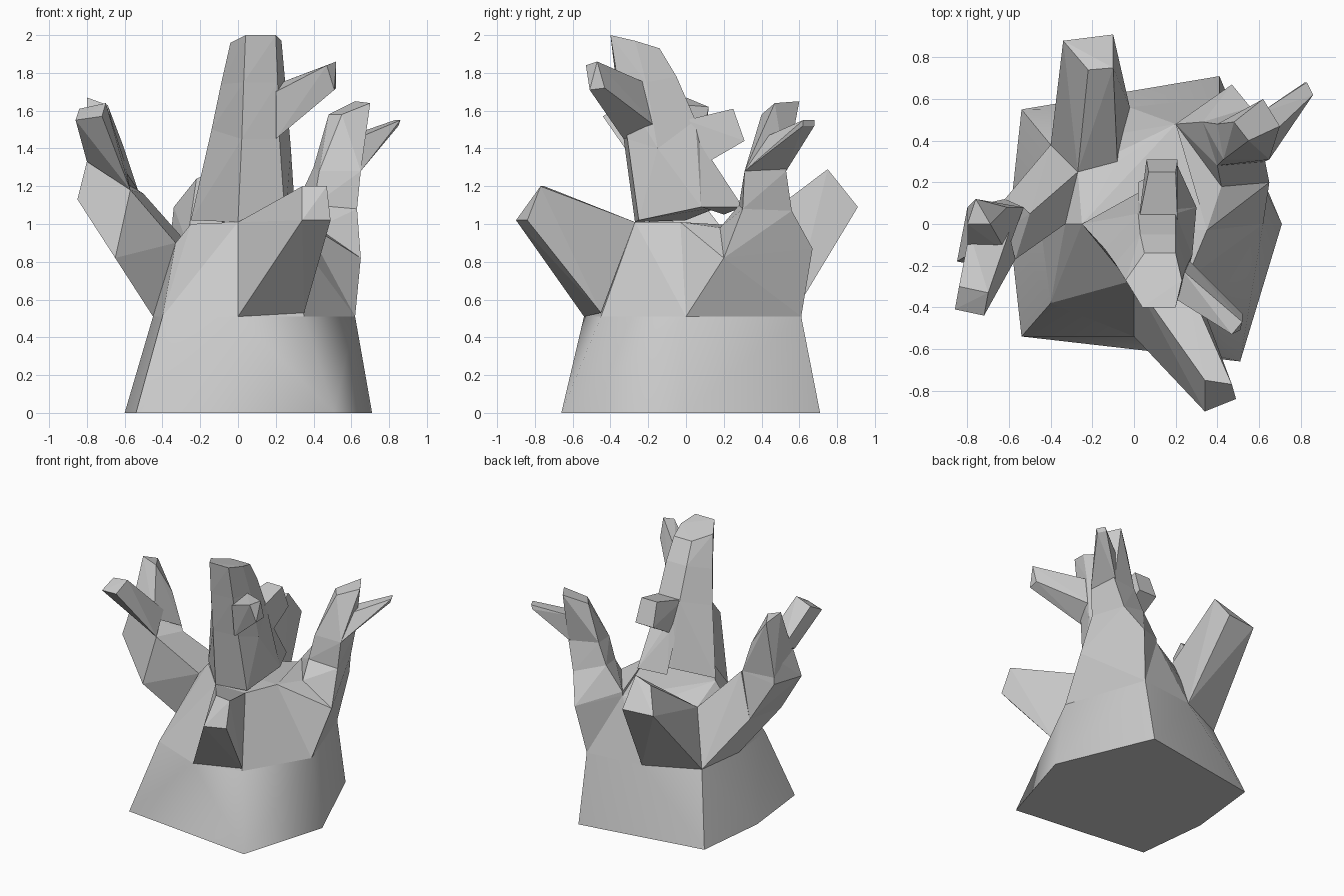
import bpy
import bmesh
import math

old = bpy.data.objects.get("Cube")
if old:
    bpy.data.objects.remove(old, do_unlink=True)

# Single matte grey for the whole plant
grey = bpy.data.materials.new("pale_grey")
grey.use_nodes = True
colour = (.6, .6, .6, 1)
grey.diffuse_color = colour
shader = grey.node_tree.nodes["Principled BSDF"]
shader.inputs["Base Color"].default_value = colour
shader.inputs["Roughness"].default_value = .8


def add_segment(bm, lower, upper):
    """Add one faceted solid that spans two cross-sections."""
    verts = [bm.verts.new(point) for point in lower + upper]
    result = bmesh.ops.convex_hull(bm, input=verts)
    spare = set(result["geom_interior"]) | set(result["geom_unused"])
    spare = [item for item in spare if isinstance(item, bmesh.types.BMVert)]
    if spare:
        bmesh.ops.delete(bm, geom=spare, context="VERTS")


def build_part(name, *chains, smooth=False):
    """Each chain is a list of cross-sections, joined segment by segment."""
    bm = bmesh.new()
    for chain in chains:
        for lower, upper in zip(chain, chain[1:]):
            add_segment(bm, lower, upper)
    bmesh.ops.dissolve_limit(bm, angle_limit=math.radians(2),
                             verts=bm.verts[:], edges=bm.edges[:])
    bmesh.ops.recalc_face_normals(bm, faces=bm.faces[:])
    mesh = bpy.data.meshes.new(name)
    bm.to_mesh(mesh)
    bm.free()
    mesh.materials.append(grey)
    part = bpy.data.objects.new(name, mesh)
    bpy.context.collection.objects.link(part)
    if smooth:
        bpy.ops.object.select_all(action="DESELECT")
        part.select_set(True)
        bpy.context.view_layer.objects.active = part
        bpy.ops.object.shade_smooth_by_angle(angle=math.radians(45))
    return part


def level(points, z):
    return [(x, y, z) for x, y in points]


# Stump: wide foot, waist and sloping shoulder
foot = level([(-.54, -.54), (.51, -.66), (.71, 0), (.41, .71),
              (-.54, .55), (-.6, 0)], 0)
waist = level([(-.4, -.38), (0, -.54), (.35, -.45), (.62, 0),
               (.41, .61), (-.02, .56), (-.4, .38), (-.45, 0)], .51)
shoulder = [(0, -.27, 1.01), (.25, -.27, 1.01), (.35, -.03, 1.01),
            (.2, .48, .95), (-.08, .3, .95), (-.27, .25, .9),
            (-.33, 0, .9), (-.25, 0, 1), (-.17, -.18, .92)]
build_part("stump_foot", [foot, waist], smooth=True)
build_part("stump_shoulder", [waist, shoulder])

# Tall centre branch leaning forward
trunk_base = [(0, -.27, 1.01), (.25, -.25, 1.02), (.3, .08, 1.09),
              (.2, .17, 1.09), (.02, .15, 1.08), (-.25, 0, 1.02)]
trunk_middle = [(.02, -.33, 1.45), (.22, -.31, 1.45), (.28, -.15, 1.4),
                (.2, .05, 1.55), (.02, .05, 1.55), (-.14, -.12, 1.5)]
trunk_upper = [(.03, -.37, 1.75), (.21, -.36, 1.75), (.25, -.21, 1.75),
               (.2, -.05, 1.78), (.03, -.05, 1.78), (-.09, -.19, 1.74)]
trunk_tip = [(.04, -.4, 2), (.2, -.4, 2), (.23, -.27, 1.97),
             (.2, -.14, 1.93), (.05, -.14, 1.93), (-.04, -.27, 1.96)]
build_part("centre_branch", [trunk_base, trunk_middle, trunk_upper, trunk_tip])

# Twigs on the centre branch: one to the left, one to the back on a buttress
side_root = [(.2, -.33, 1.45), (.23, -.14, 1.5),
             (.2, -.36, 1.7), (.23, -.22, 1.75)]
side_tip = [(.51, -.51, 1.71), (.52, -.43, 1.72),
            (.47, -.53, 1.84), (.52, -.47, 1.86)]
build_part("side_twig", [side_root, side_tip])
buttress = [(.3, .08, 1.09), (.2, .3, 1.09), (.02, .2, 1.05), (.28, -.07, 1.2)]
back_root = [(.02, 0, 1.55), (.21, 0, 1.55), (.21, .12, 1.33), (.06, .12, 1.33)]
back_tip = [(.07, .25, 1.61), (.2, .25, 1.61), (.21, .31, 1.44), (.06, .31, 1.44)]
build_part("back_twig", [buttress, back_root, back_tip])

# Short blunt branches at the front and back
front_root = [(0, -.54, .51), (.35, -.45, .53), (0, -.27, 1.01), (.25, -.27, 1.01)]
front_tip = [(.34, -.9, 1.02), (.49, -.84, 1.02), (.34, -.75, 1.2), (.47, -.77, 1.2)]
build_part("front_branch", [front_root, front_tip])
rear_root = [(-.4, .38, .51), (-.02, .56, .51), (-.27, .25, .9), (-.08, .3, .95)]
rear_tip = [(-.34, .88, 1.09), (-.1, .91, 1.09), (-.22, .74, 1.24), (-.1, .75, 1.29)]
build_part("rear_branch", [rear_root, rear_tip])

# Forked right branch with two fingers
right_root = [(-.45, 0, .51), (-.4, .38, .51), (-.33, 0, .9), (-.27, .25, .9)]
right_elbow = [(-.65, -.22, .82), (-.62, .12, .85),
               (-.57, -.17, 1.18), (-.5, .05, 1.16)]
right_fork = [(-.85, -.18, 1.13), (-.8, .08, 1.15), (-.8, -.15, 1.33),
              (-.57, -.17, 1.18), (-.53, .08, 1.18), (-.78, .05, 1.33)]
finger_root = [(-.8, -.17, 1.33), (-.57, -.17, 1.18),
               (-.79, -.04, 1.38), (-.6, -.04, 1.33)]
finger_tip = [(-.86, -.41, 1.55), (-.72, -.44, 1.57),
              (-.84, -.3, 1.61), (-.7, -.33, 1.64)]
rear_finger_root = [(-.8, -.14, 1.33), (-.61, -.14, 1.3),
                    (-.8, .08, 1.2), (-.53, .08, 1.18)]
rear_finger_tip = [(-.8, 0, 1.67), (-.69, 0, 1.63),
                   (-.76, .12, 1.62), (-.61, .08, 1.42)]
build_part("right_branch", [right_root, right_elbow, right_fork],
           [finger_root, finger_tip], [rear_finger_root, rear_finger_tip])

# Forked left branch with a broad and a thin finger
left_root = [(.62, 0, .51), (.41, .61, .51), (.2, .48, .95), (.35, -.03, 1.01)]
left_elbow = [(.65, .2, .82), (.47, .67, .87), (.2, .48, .98), (.42, .18, .98)]
left_wrist = [(.63, .3, 1.08), (.56, .56, 1.07), (.33, .49, 1.15), (.4, .28, 1.1)]
left_fork = [(.65, .31, 1.28), (.62, .53, 1.28), (.4, .48, 1.3), (.43, .31, 1.28)]
broad_tip = [(.48, .49, 1.58), (.55, .4, 1.58), (.7, .47, 1.64), (.62, .6, 1.65)]
thin_root = [(.65, .31, 1.28), (.61, .53, 1.28), (.67, .44, 1.47), (.6, .53, 1.47)]
thin_tip = [(.85, .62, 1.52), (.82, .68, 1.52), (.86, .62, 1.55), (.83, .68, 1.55)]
build_part("left_branch", [left_root, left_elbow, left_wrist, left_fork, broad_tip],
           [thin_root, thin_tip])
